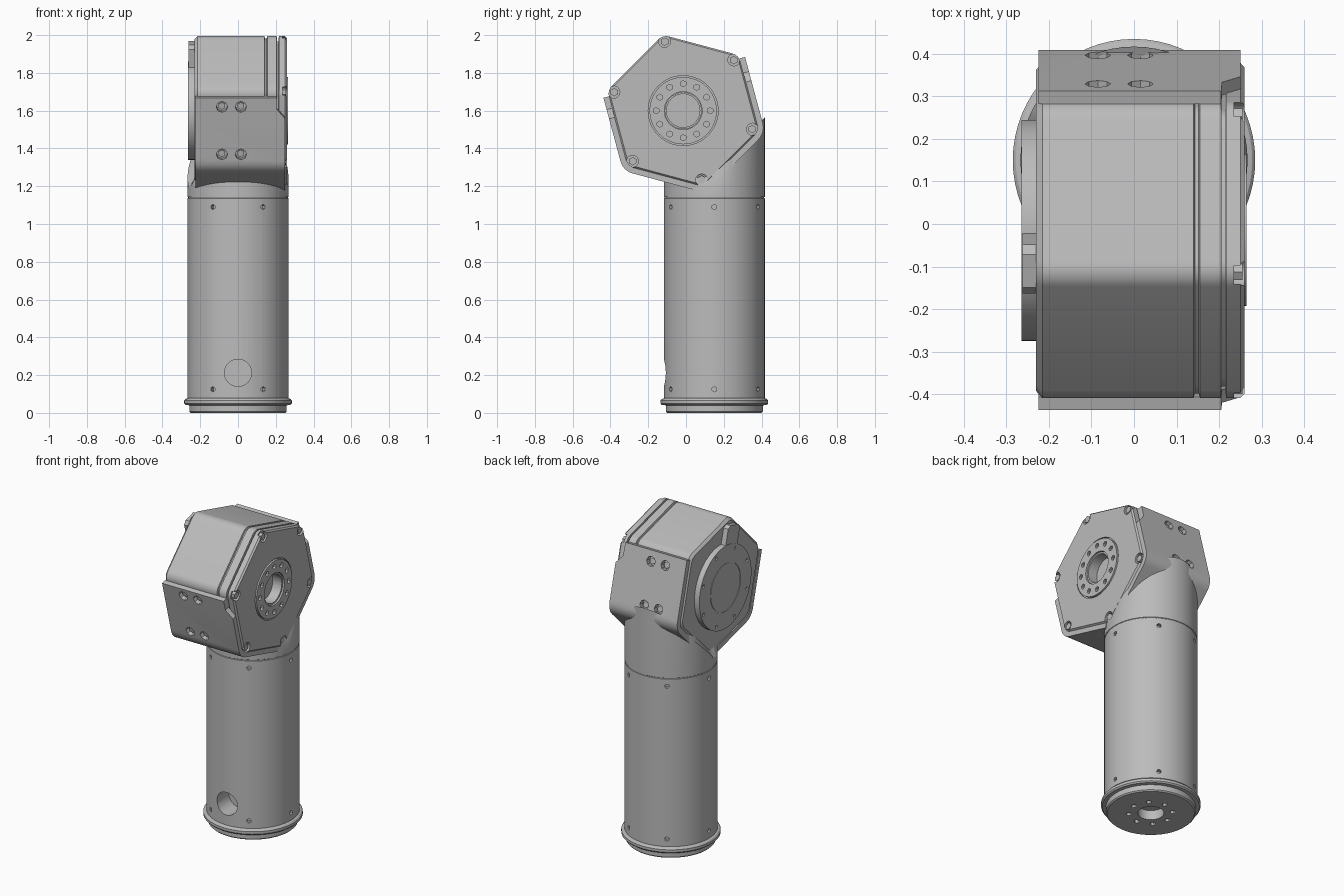
import bpy, bmesh
from math import radians, sin, cos, pi, tan
from mathutils import Vector, Matrix

if "Cube" in bpy.data.objects:
    bpy.data.objects.remove(bpy.data.objects["Cube"], do_unlink=True)

GREY = (0.5, 0.5, 0.5, 1)
metal = bpy.data.materials.new("grey_metal")
metal.use_nodes = True
metal.diffuse_color = GREY
metal.node_tree.nodes["Principled BSDF"].inputs["Base Color"].default_value = GREY

HUB = Vector((0, -0.015, 1.6))     # centre of the hexagonal joint
TUBE_Y, TUBE_R = 0.15, 0.267
CORNERS = [105 + 60 * i for i in range(6)]
APOTHEM = 0.36


def ray(r, deg, x=0.0):
    """Offset in the plane of the joint, measured from the hub."""
    a = radians(deg)
    return Vector((x, r * cos(a), r * sin(a)))


def finish(name, bm, smooth=True):
    bmesh.ops.recalc_face_normals(bm, faces=bm.faces)
    mesh = bpy.data.meshes.new(name)
    bm.to_mesh(mesh)
    bm.free()
    mesh.materials.append(metal)
    obj = bpy.data.objects.new(name, mesh)
    bpy.context.collection.objects.link(obj)
    if smooth:
        shade(obj)
    return obj


def shade(obj):
    bpy.ops.object.select_all(action="DESELECT")
    obj.select_set(True)
    bpy.context.view_layer.objects.active = obj
    bpy.ops.object.shade_smooth_by_angle(angle=radians(30))


def loft(name, sections, caps=True):
    """Skin a list of closed sections with equal point counts."""
    bm = bmesh.new()
    rings = [[bm.verts.new(p) for p in s] for s in sections]
    n = len(rings[0])
    for a, b in zip(rings, rings[1:]):
        for i in range(n):
            j = (i + 1) % n
            bm.faces.new((a[i], a[j], b[j], b[i]))
    if caps:
        bm.faces.new(rings[0])
        bm.faces.new(rings[-1])
    return finish(name, bm)


def rods(name, specs):
    """Cylinders given as (start, end, radius, sides), in one object."""
    bm = bmesh.new()
    for start, end, r, sides in specs:
        d = end - start
        m = Matrix.Translation((start + end) / 2) @ d.to_track_quat("Z", "Y").to_matrix().to_4x4()
        bmesh.ops.create_cone(bm, cap_ends=True, segments=sides, radius1=r,
                              radius2=r, depth=d.length, matrix=m)
    return finish(name, bm)


def cut(obj, specs):
    cutter = rods("cutter", specs)
    cutter.hide_render = True
    mod = obj.modifiers.new("holes", "BOOLEAN")
    mod.operation, mod.solver, mod.object = "DIFFERENCE", "EXACT", cutter
    bpy.context.view_layer.objects.active = obj
    bpy.ops.object.modifier_apply(modifier=mod.name)
    bpy.data.objects.remove(cutter, do_unlink=True)
    shade(obj)


def along_x(x0, x1, r, sides, radius=0.0, deg=0.0):
    p = HUB + ray(radius, deg)
    return (p + Vector((x0, 0, 0)), p + Vector((x1, 0, 0)), r, sides)


def circle(r, z, n=64):
    return [Vector((r * cos(2 * pi * i / n), TUBE_Y + r * sin(2 * pi * i / n), z)) for i in range(n)]


def rounded_hexagon(x, apothem, fillet=0.06):
    mid = (apothem - fillet) / cos(radians(30))
    return [HUB + ray(mid, v, x) + ray(fillet, v + t)
            for v in CORNERS for t in range(-30, 31, 10)]


# Joint housing: hexagonal body with seam grooves, end cover on the +x side
steps = [(-0.23, 0.345), (-0.215, APOTHEM), (0.14, APOTHEM), (0.143, 0.35), (0.152, 0.35),
         (0.155, APOTHEM), (0.205, APOTHEM), (0.206, 0.335), (0.215, 0.335), (0.216, APOTHEM),
         (0.25, APOTHEM), (0.26, 0.352)]
housing = loft("joint_housing", [rounded_hexagon(x, a) for x, a in steps])

bore = along_x(0.19, 0.3, 0.1, 40)
bolt_ring = [along_x(0.24, 0.3, 0.016, 6, 0.143, 30 * i) for i in range(12)]
cut(housing, [along_x(0.25, 0.3, 0.185, 48)])
cut(housing, [bore] + [along_x(0.235, 0.3, 0.032, 16, 0.38, v) for v in CORNERS])
rods("cover_screws", [along_x(0.23, 0.255, 0.022, 6, 0.378, v) for v in CORNERS])

# Output flange around the bore
flange = rods("output_flange", [along_x(0.245, 0.265, 0.178, 48)])
cut(flange, [bore] + bolt_ring)
sleeve = rods("bore_sleeve", [along_x(0.18, 0.255, 0.098, 40)])
cut(sleeve, [along_x(0.192, 0.3, 0.088, 40)])

# Round end cap with a key tab on the -x side
cap = rods("end_cap", [along_x(-0.265, -0.22, 0.26, 64)])
cut(cap, [along_x(-0.3, -0.255, 0.012, 6, 0.235, 22.5 + 45 * i) for i in range(8)])
cut(cap, [along_x(-0.3, -0.262, 0.152, 48)])
rods("cap_centre", [along_x(-0.265, -0.24, 0.147, 48)])
tab_shape = [(0.2, -0.06), (0.35, -0.06), (0.37, -0.04), (0.37, 0.04), (0.35, 0.06), (0.2, 0.06)]
loft("cap_tab", [[HUB + ray(r, 105, x) + ray(s, 195) for r, s in tab_shape] for x in (-0.262, -0.22)])


# Bent cover plates wrapped around two sides of the housing
def bent_plate(name, corner, k, upper, lower):
    inner, outer, fillet, left = APOTHEM - 0.002, 0.39, 0.06, -0.225
    mid = (APOTHEM - fillet) / cos(radians(30))
    up, down = corner + 30 * k, corner - 30 * k
    stations = []

    def flat(face, side, s, right):
        run = ray(s, face + 90 * side)
        stations.append((ray(outer, face) + run, ray(inner, face) + run, right))

    for s, right in ((upper, 0.205), (0.11, 0.207), (0.06, 0.25)):
        flat(up, k, s, right)
    for t in range(30, -31, -10):
        c = ray(mid, corner)
        d = corner + k * t
        stations.append((c + ray(fillet + 0.03, d), c + ray(fillet - 0.002, d), 0.25))
    flat(down, -k, lower, 0.25)
    sections = [[HUB + o + Vector((left, 0, 0)), HUB + o + Vector((right, 0, 0)),
                 HUB + i + Vector((right, 0, 0)), HUB + i + Vector((left, 0, 0))]
                for o, i, right in stations]
    plate = loft(name, sections)
    spots = [HUB + ray(s, up + 90 * k, x) for s in (-0.135, 0.125) for x in (-0.085, 0.015)]
    holes = [(p + ray(0.3, up), p + ray(0.45, up), 0.03, 8) for p in spots]
    cut(plate, holes)
    rods(name + "_screws", [(p + ray(0.35, up), p + ray(0.372, up), 0.02, 6) for p in spots])


bent_plate("front_plate", 225, -1, 0.175, 0.165)
bent_plate("back_plate", -15, 1, 0.19, 0.2)


# Arm tube, its top trimmed to the underside of the housing
def underside(y):
    low = HUB + ray(APOTHEM / cos(radians(30)), -75)
    return low.z + (y - low.y) * (1.0 if y > low.y else -tan(radians(15)))


top = circle(TUBE_R, 0)
for p in top:
    p.z = underside(p.y) - 0.01
shoulder = [Vector((max(-0.225, min(0.25, p.x * 0.99)), p.y, p.z + 0.05)) for p in top]
tube = loft("arm_tube", [circle(TUBE_R, 0.07), circle(TUBE_R, 1.136), circle(TUBE_R - 0.003, 1.138),
                         circle(TUBE_R - 0.003, 1.142), circle(TUBE_R, 1.144), top, shoulder])
axis = Vector((0, TUBE_Y, 0))
holes = []
for z in (0.125, 1.09):
    for i in range(6):
        d = Vector((cos(i * pi / 3), sin(i * pi / 3), 0))
        c = axis + Vector((0, 0, z))
        holes.append((c + d * 0.24, c + d * 0.3, 0.014, 6))
port = Vector((0, TUBE_Y, 0.212))
holes.append((port + Vector((0, -0.14, 0)), port + Vector((0, -0.35, 0)), 0.072, 24))
cut(tube, holes)

# Base collar with a raised rim and bolt holes underneath
collar = loft("base_collar", [circle(r, z) for r, z in (
    (0.25, 0), (0.257, 0.007), (0.257, 0.04), (0.278, 0.042), (0.285, 0.05), (0.285, 0.066),
    (0.278, 0.074), (0.26, 0.08))])
below = [(axis - Vector((0, 0, 0.05)), axis + Vector((0, 0, 0.06)), 0.075, 32)]
for i in range(8):
    c = axis + Vector((0.125 * cos(i * pi / 4), 0.125 * sin(i * pi / 4), 0))
    below.append((c - Vector((0, 0, 0.05)), c + Vector((0, 0, 0.03)), 0.017, 6))
cut(collar, below)
